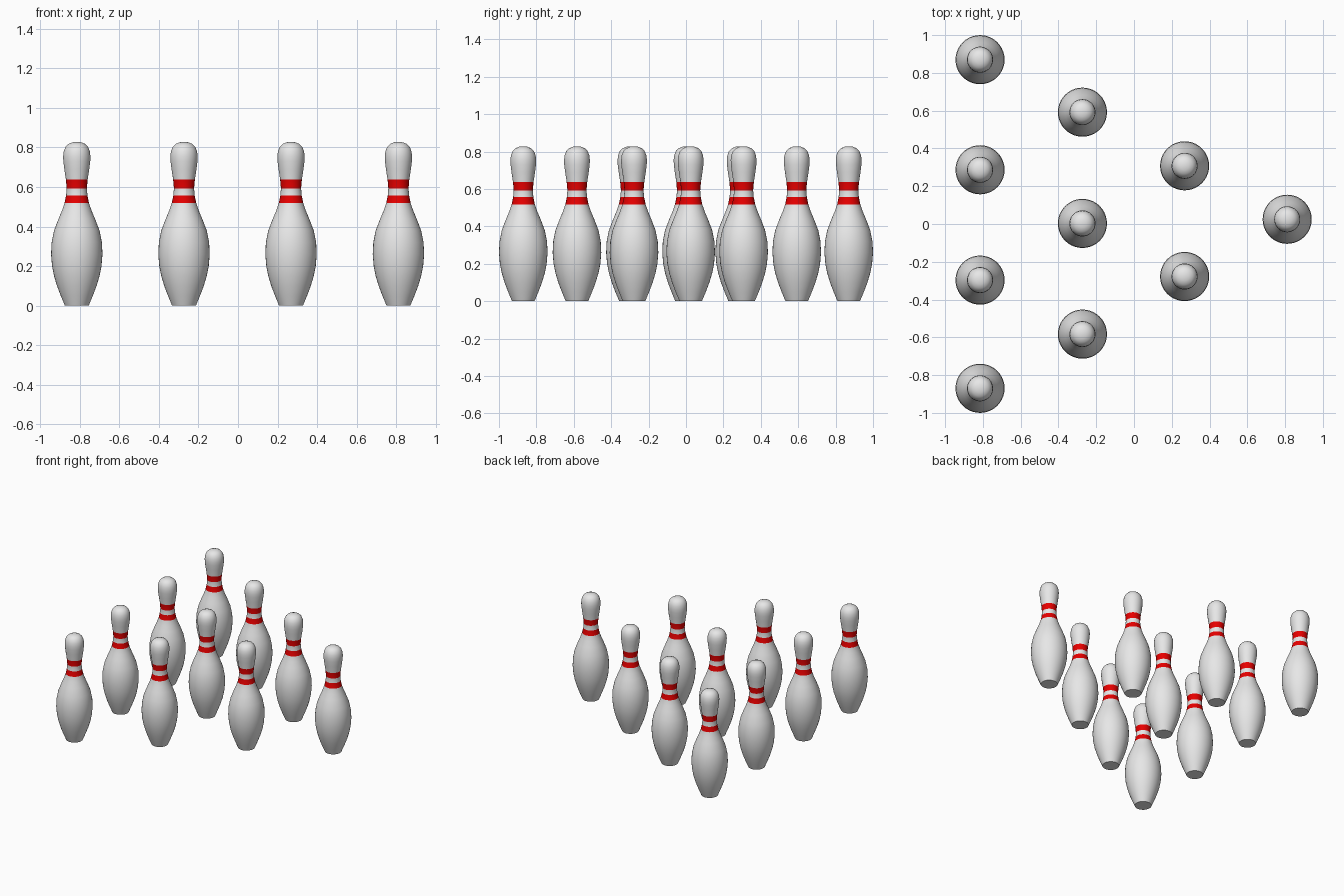
import bpy
import bmesh
from math import cos, sin, tau

cube = bpy.data.objects.get("Cube")
if cube:
    bpy.data.objects.remove(cube, do_unlink=True)


def make_material(name, colour):
    mat = bpy.data.materials.new(name)
    mat.use_nodes = True
    mat.diffuse_color = colour
    mat.node_tree.nodes["Principled BSDF"].inputs["Base Color"].default_value = colour
    return mat


white = make_material("pin_white", (0.8, 0.8, 0.8, 1))
red = make_material("stripe_red", (0.8, 0.0, 0.0, 1))

SIDES = 40
TOP = 0.828
# Neck stripes as bottom and top heights
STRIPES = [(0.518, 0.557), (0.593, 0.638)]
# Pin outline as radius and height
PROFILE = [(0.060, 0), (0.081, 0.05), (0.100, 0.1), (0.115, 0.15), (0.125, 0.2),
           (0.130, 0.26), (0.127, 0.32), (0.115, 0.38), (0.092, 0.44), (0.075, 0.48),
           (0.062, 0.518), (0.054, 0.557), (0.051, 0.593), (0.055, 0.638),
           (0.063, 0.69), (0.068, 0.73), (0.069, 0.755), (0.066, 0.78),
           (0.057, 0.803), (0.042, 0.818), (0.022, 0.826)]


def build_pin_mesh():
    bm = bmesh.new()
    rings = [[bm.verts.new((r * cos(tau * i / SIDES), r * sin(tau * i / SIDES), z))
              for i in range(SIDES)] for r, z in PROFILE]
    # Body walls
    for (lower, upper) in zip(rings, rings[1:]):
        middle = (lower[0].co.z + upper[0].co.z) / 2
        striped = any(a < middle < b for a, b in STRIPES)
        for i in range(SIDES):
            j = (i + 1) % SIDES
            face = bm.faces.new((lower[i], lower[j], upper[j], upper[i]))
            face.material_index = int(striped)
    # Flat foot and rounded crown
    bm.faces.new(rings[0][::-1])
    tip = bm.verts.new((0, 0, TOP))
    for i in range(SIDES):
        bm.faces.new((rings[-1][i], rings[-1][(i + 1) % SIDES], tip))
    mesh = bpy.data.meshes.new("pin")
    bm.to_mesh(mesh)
    bm.free()
    mesh.materials.append(white)
    mesh.materials.append(red)
    return mesh


# Triangular rack: x of each row, then the y of its pins
ROWS = [(-0.815, (0.87, 0.287, -0.297, -0.87)),
        (-0.273, (0.592, 0.003, -0.583)),
        (0.268, (0.308, -0.278)),
        (0.811, (0.025,))]

pin_mesh = build_pin_mesh()
pins = []
for row, (x, ys) in enumerate(ROWS, 1):
    for place, y in enumerate(ys, 1):
        pin = bpy.data.objects.new(f"pin_row{row}_{place}", pin_mesh)
        pin.location = (x, y, 0)
        bpy.context.collection.objects.link(pin)
        pins.append(pin)

# Smooth sides with a crisp foot edge, set once on the shared mesh
bpy.ops.object.select_all(action='DESELECT')
pins[0].select_set(True)
bpy.context.view_layer.objects.active = pins[0]
bpy.ops.object.shade_smooth_by_angle()
